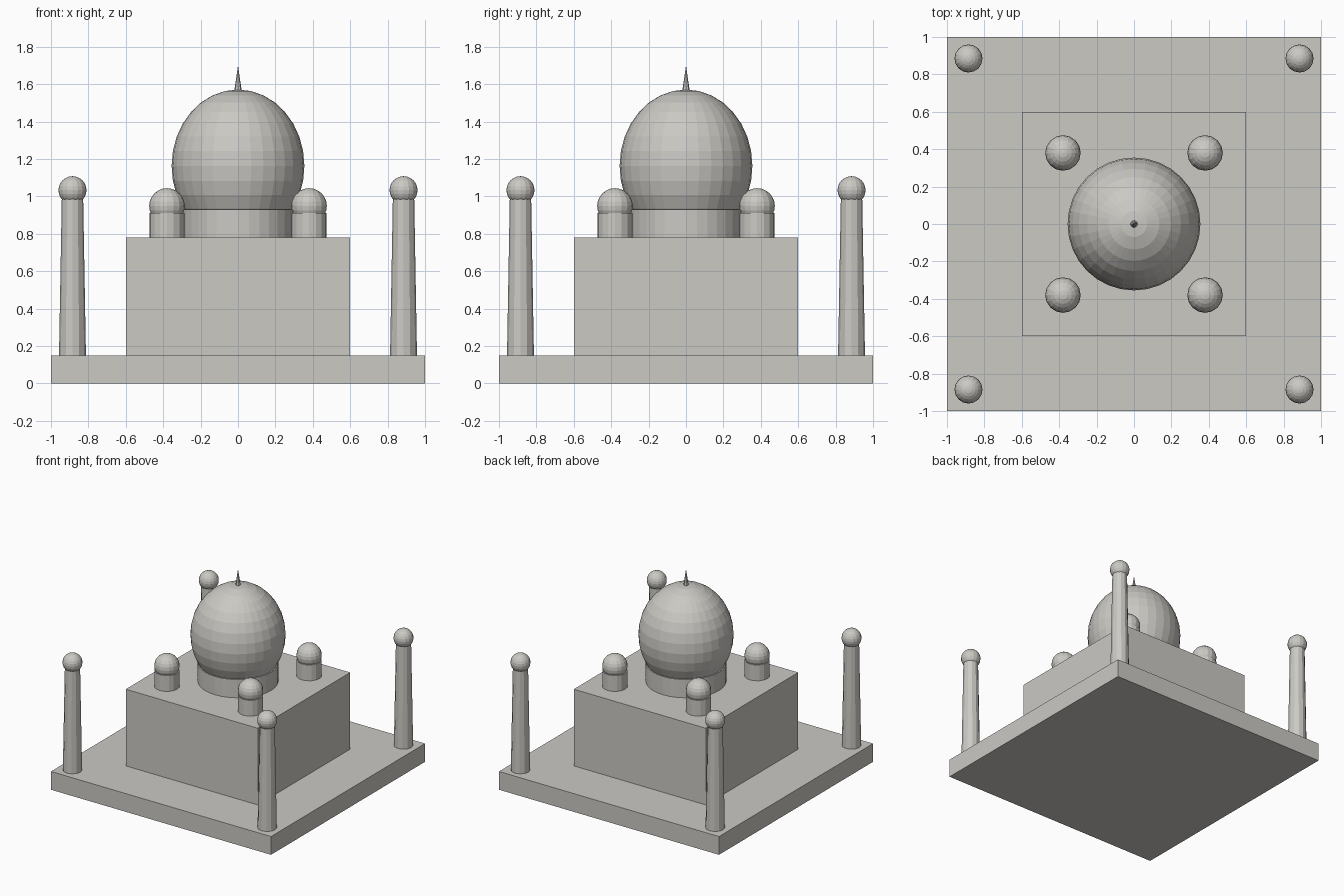
import bpy
from mathutils import Matrix

cube = bpy.data.objects.get("Cube")
if cube:
    bpy.data.objects.remove(cube, do_unlink=True)

# Single pale stone colour
stone = bpy.data.materials.new("pale_stone")
stone.use_nodes = True
colour = (0.60, 0.585, 0.55, 1)
stone.diffuse_color = colour
stone.node_tree.nodes["Principled BSDF"].inputs["Base Color"].default_value = colour


def finish(name):
    ob = bpy.context.object
    ob.name = name
    ob.data.materials.append(stone)
    return ob


def box(name, width, z0, z1):
    bpy.ops.mesh.primitive_cube_add(size=1, location=(0, 0, (z0 + z1) / 2))
    ob = finish(name)
    ob.data.transform(Matrix.Diagonal((width, width, z1 - z0, 1)))


def column(name, x, y, z0, z1, r0, r1, sides):
    bpy.ops.mesh.primitive_cone_add(vertices=sides, radius1=r0, radius2=r1,
                                    depth=z1 - z0, location=(x, y, (z0 + z1) / 2))
    finish(name)


def ball(name, x, y, z, radius, segments, rings, stretch=1):
    bpy.ops.mesh.primitive_uv_sphere_add(segments=segments, ring_count=rings,
                                         radius=radius, location=(x, y, z))
    ob = finish(name)
    ob.data.transform(Matrix.Diagonal((1, 1, stretch, 1)))


# Plinth and main hall
box("plinth", 2, 0, 0.15)
box("main_hall", 1.2, 0.15, 0.78)

# Central drum, dome and finial
column("main_drum", 0, 0, 0.78, 0.93, 0.3, 0.3, 32)
ball("main_dome", 0, 0, 1.163, 0.355, 32, 16, 1.15)
column("finial", 0, 0, 1.55, 1.7, 0.022, 0, 8)

# Four roof kiosks and four corner towers
for side_x, x in (("left", 1), ("right", -1)):
    for side_y, y in (("front", -1), ("back", 1)):
        tag = side_y + "_" + side_x
        kx, ky = 0.38 * x, 0.38 * y
        column("kiosk_drum_" + tag, kx, ky, 0.78, 0.91, 0.094, 0.094, 16)
        ball("kiosk_dome_" + tag, kx, ky, 0.949, 0.095, 16, 12)
        tx, ty = 0.885 * x, 0.885 * y
        column("tower_" + tag, tx, ty, 0.15, 1.0, 0.072, 0.057, 12)
        ball("tower_cap_" + tag, tx, ty, 1.033, 0.075, 16, 12)
